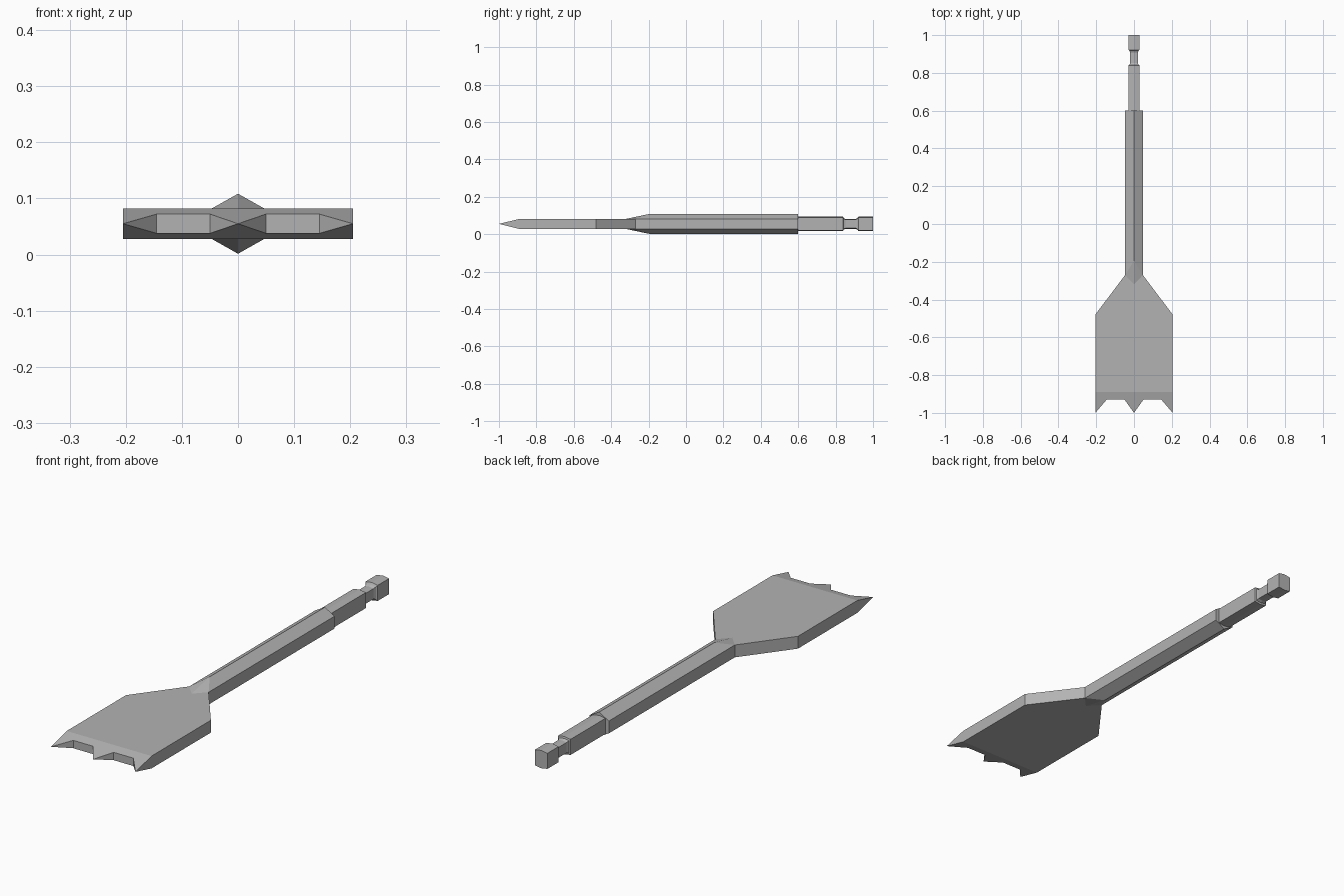
import bpy, bmesh
from mathutils import Vector

if "Cube" in bpy.data.objects:
    bpy.data.objects.remove(bpy.data.objects["Cube"], do_unlink=True)

MID = 0.055        # height of the tool axis
HALF = 0.027       # half thickness of the blade
TIP, BEVEL = -1.0, -0.89

steel = bpy.data.materials.new("grey_steel")
steel.use_nodes = True
grey = (0.45, 0.45, 0.45, 1)
steel.diffuse_color = grey
steel.node_tree.nodes["Principled BSDF"].inputs["Base Color"].default_value = grey


def finish(name, bm):
    bmesh.ops.remove_doubles(bm, verts=bm.verts, dist=0.0005)
    bmesh.ops.recalc_face_normals(bm, faces=bm.faces)
    mesh = bpy.data.meshes.new(name)
    bm.to_mesh(mesh)
    bm.free()
    mesh.materials.append(steel)
    obj = bpy.data.objects.new(name, mesh)
    obj.location.z = MID
    bpy.context.collection.objects.link(obj)


def hexagon(width, side, peak):
    # six-sided section with upright flats and ridges above and below
    return [(width, -side), (width, side), (0, peak),
            (-width, side), (-width, -side), (0, -peak)]


# Spade blade: mirrored outline, extruded, then ground to a wedge at the tips
half = [(0.05, -0.93), (0.145, -0.93), (0.205, TIP), (0.205, -0.48), (0.047, -0.27)]
outline = [(0, TIP)] + half + [(-x, y) for x, y in reversed(half)]
bm = bmesh.new()
base = bm.faces.new([bm.verts.new((x, y, -HALF)) for x, y in outline])
top = bmesh.ops.extrude_face_region(bm, geom=[base])["geom"]
bmesh.ops.translate(bm, vec=(0, 0, 2 * HALF),
                    verts=[v for v in top if isinstance(v, bmesh.types.BMVert)])
bmesh.ops.bisect_plane(bm, geom=bm.verts[:] + bm.edges[:] + bm.faces[:],
                       plane_co=Vector((0, BEVEL, 0)), plane_no=Vector((0, 1, 0)))
for v in bm.verts:
    if v.co.y < BEVEL:
        v.co.z *= (v.co.y - TIP) / (BEVEL - TIP)
finish("blade", bm)

# Shaft: hexagonal bar whose ridges run down to a point on the blade
bm = bmesh.new()
for x, z in hexagon(0.047, HALF, 0.0535):
    bm.verts.new((x, 0.6, z))
    bm.verts.new((x, -0.27 if x else -0.195, z))
for s in (-1, 1):
    bm.verts.new((0, -0.32, s * HALF))
bmesh.ops.convex_hull(bm, input=bm.verts[:])
bmesh.ops.dissolve_limit(bm, angle_limit=0.01, verts=bm.verts[:], edges=bm.edges[:])
finish("shaft", bm)

# Quick-change shank: one section lofted along the axis, with a locking groove
stations = [(0.58, 1), (0.84, 1), (0.842, 0.8), (0.853, 0.67),
            (0.907, 0.67), (0.917, 0.8), (0.922, 1), (1.0, 1)]
bm = bmesh.new()
rings = [[bm.verts.new((x * k, y, z * k)) for x, z in hexagon(0.03, 0.034, 0.039)]
         for y, k in stations]
for a, b in zip(rings, rings[1:]):
    for i in range(6):
        j = (i + 1) % 6
        bm.faces.new((a[i], a[j], b[j], b[i]))
bm.faces.new(rings[0])
bm.faces.new(rings[-1])
finish("shank", bm)
